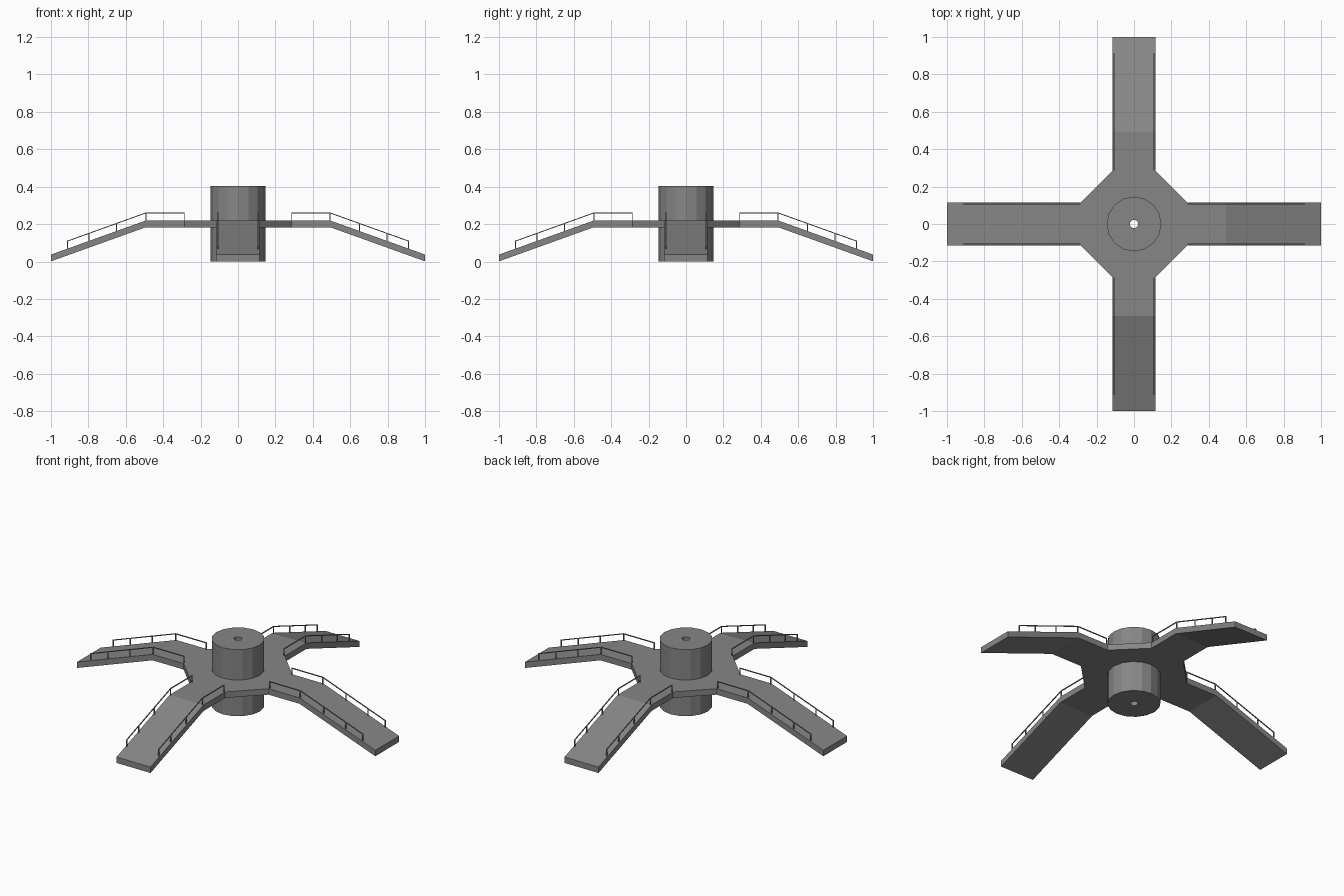
import bpy, bmesh
from math import cos, sin, pi
from mathutils import Matrix, Vector

if "Cube" in bpy.data.objects:
    bpy.data.objects.remove(bpy.data.objects["Cube"])

W = 0.114       # arm half width
HUB = 0.285     # where an arm leaves the hub
KNEE = 0.493    # where the ramp begins
TOP, END = 0.219, 0.037
THICK = 0.036


def finish(bm, name):
    bmesh.ops.recalc_face_normals(bm, faces=bm.faces)
    mesh = bpy.data.meshes.new(name)
    bm.to_mesh(mesh)
    bm.free()
    obj = bpy.data.objects.new(name, mesh)
    bpy.context.collection.objects.link(obj)
    return obj


def deck_z(x):
    return TOP if x <= KNEE else TOP + (END - TOP) * (x - KNEE) / (1 - KNEE)


# Central drum: a tube with a narrow bore
def drum():
    n = 16
    bm = bmesh.new()
    profile = [(0.146, 0), (0.146, 0.403), (0.022, 0.403), (0.022, 0)]
    rings = [[bm.verts.new((r * cos(2 * pi * i / n), r * sin(2 * pi * i / n), z))
              for i in range(n)] for r, z in profile]
    for a, b in zip(rings, rings[1:] + rings[:1]):
        for i in range(n):
            j = (i + 1) % n
            bm.faces.new((a[i], a[j], b[j], b[i]))
    return finish(bm, "central_drum")


# Cross-shaped deck: octagonal hub with four level arms that bend into ramps
def deck():
    bm = bmesh.new()
    hub = []
    for k in range(4):
        rot = Matrix.Rotation(k * pi / 2, 3, 'Z')
        rows = [[bm.verts.new(rot @ Vector((x, y, deck_z(x)))) for y in (-W, W)]
                for x in (HUB, KNEE, 1.0)]
        for a, b in zip(rows, rows[1:]):
            bm.faces.new((a[0], b[0], b[1], a[1]))
        hub += rows[0]
    # hub ring stops inside the drum wall, leaving the bore open
    inner = [bm.verts.new((v.co.x * 0.3, v.co.y * 0.3, TOP)) for v in hub]
    for i in range(8):
        j = (i + 1) % 8
        bm.faces.new((hub[i], hub[j], inner[j], inner[i]))
    ext = bmesh.ops.extrude_face_region(bm, geom=bm.faces[:], use_keep_orig=True)
    low = [g for g in ext["geom"] if isinstance(g, bmesh.types.BMVert)]
    bmesh.ops.translate(bm, verts=low, vec=(0, 0, -THICK))
    return finish(bm, "cross_deck")


def prism(bm, profile, y0, y1):
    a, b = [[bm.verts.new((x, y, z)) for x, z in profile] for y in (y0, y1)]
    bm.faces.new(a)
    bm.faces.new(b[::-1])
    for i in range(len(a)):
        j = (i + 1) % len(a)
        bm.faces.new((a[i], b[i], b[j], a[j]))


# Handrails: a bent top bar with five posts, on both sides of each arm
def handrail(name, k, side):
    bm = bmesh.new()
    t, h = 0.005, 0.043
    y = side * 0.107
    xs = (HUB, KNEE, 0.914)
    bar = [(x, deck_z(x) + h) for x in xs]
    prism(bm, bar + [(x, z - t) for x, z in reversed(bar)], y - t / 2, y + t / 2)
    for x in (HUB + t / 2, KNEE, 0.649, 0.797, 0.914 - t / 2):
        a, b = x - t / 2, x + t / 2
        prism(bm, [(a, deck_z(a) - 0.003), (b, deck_z(b) - 0.003),
                   (b, deck_z(b) + h - t / 2), (a, deck_z(a) + h - t / 2)],
              y - t / 2, y + t / 2)
    bmesh.ops.rotate(bm, verts=bm.verts, cent=(0, 0, 0),
                     matrix=Matrix.Rotation(k * pi / 2, 3, 'Z'))
    return finish(bm, name)


drum()
deck()
for k, arm in enumerate(("right", "back", "left", "front")):
    for side, tag in ((-1, "a"), (1, "b")):
        handrail(f"{arm}_handrail_{tag}", k, side)

# Dark grey finish on every part
grey = bpy.data.materials.new("dark_grey")
grey.diffuse_color = (0.24, 0.24, 0.24, 1)
grey.use_nodes = True
grey.node_tree.nodes["Principled BSDF"].inputs["Base Color"].default_value = grey.diffuse_color
for obj in bpy.context.collection.objects:
    obj.data.materials.append(grey)
